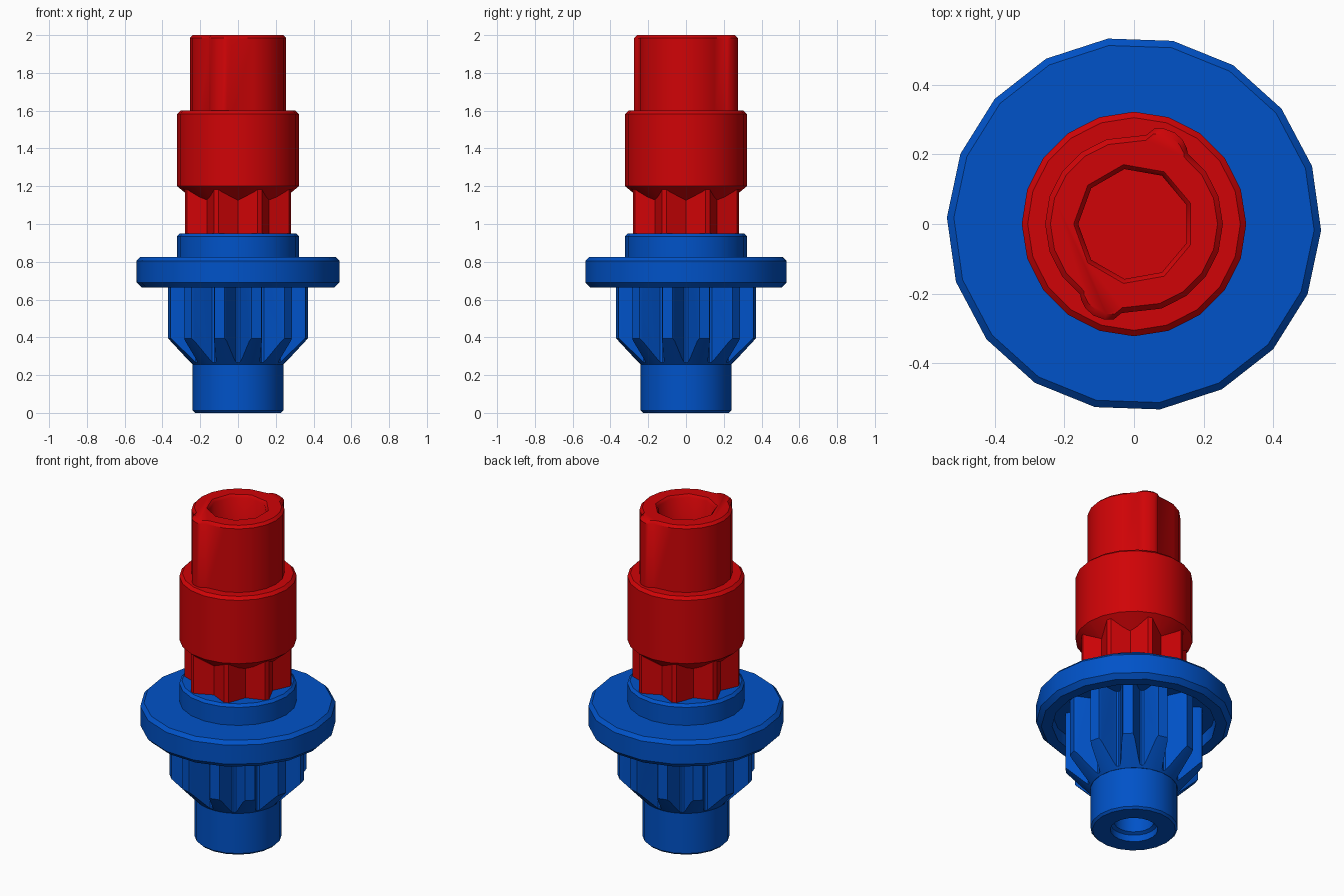
import bpy, bmesh, math

if "Cube" in bpy.data.objects:
    bpy.data.objects.remove(bpy.data.objects["Cube"])


def material(name, rgb):
    m = bpy.data.materials.new(name)
    m.diffuse_color = (*rgb, 1)
    m.use_nodes = True
    m.node_tree.nodes["Principled BSDF"].inputs["Base Color"].default_value = m.diffuse_color
    return m


RED = material("red", (0.63, 0.001, 0.002))
BLUE = material("blue", (0.0, 0.085, 0.58))


def ring(r, z, sides, phase=0):
    """Regular polygon at height z."""
    return [(r * math.cos(math.radians(phase + 360 * i / sides)),
             r * math.sin(math.radians(phase + 360 * i / sides)), z) for i in range(sides)]


def polar(points, repeats, z, scale=1.0):
    """Repeat (angle, radius) points around the axis."""
    out = []
    for k in range(repeats):
        for a, r in points:
            t = math.radians(a + 360 * k / repeats)
            out.append((r * scale * math.cos(t), r * scale * math.sin(t), z))
    return out


def activate(ob):
    bpy.ops.object.select_all(action='DESELECT')
    ob.select_set(True)
    bpy.context.view_layer.objects.active = ob


def smooth(ob, angle=25):
    activate(ob)
    bpy.ops.object.shade_smooth_by_angle(angle=math.radians(angle))


def loft(name, rings, mat):
    """Skin a stack of equal-length rings and cap both ends."""
    bm = bmesh.new()
    loops = [[bm.verts.new(p) for p in r] for r in rings]
    n = len(loops[0])
    for a, b in zip(loops, loops[1:]):
        for i in range(n):
            j = (i + 1) % n
            bm.faces.new((a[i], a[j], b[j], b[i]))
    bm.faces.new(loops[0][::-1])
    bm.faces.new(loops[-1])
    bmesh.ops.recalc_face_normals(bm, faces=bm.faces)
    me = bpy.data.meshes.new(name)
    bm.to_mesh(me)
    bm.free()
    me.materials.append(mat)
    ob = bpy.data.objects.new(name, me)
    bpy.context.collection.objects.link(ob)
    return ob


def lathe(name, profile, mat, sides=20, phase=0):
    ob = loft(name, [ring(r, z, sides, phase) for r, z in profile], mat)
    smooth(ob)
    return ob


def boolean(ob, tool, operation):
    """Apply a boolean and discard the tool."""
    m = ob.modifiers.new("shape", 'BOOLEAN')
    m.operation, m.solver, m.object = operation, 'EXACT', tool
    activate(ob)
    bpy.ops.object.modifier_apply(modifier=m.name)
    bpy.data.objects.remove(tool)


# Lower tube with a stepped bore
lathe("lower_tube", [(0.11, 0.22), (0.11, 0.05), (0.13, 0.04), (0.13, 0.0), (0.228, 0.0),
                     (0.24, 0.012), (0.24, 0.265)], BLUE)

# Lower gear: twelve wedge teeth trimmed by a cone at the bottom
tooth = [(0, 0.25), (2.5, 0.254), (4.5, 0.272), (9.5, 0.362), (10.8, 0.377),
         (19.2, 0.377), (20.5, 0.362), (25.5, 0.272), (27.5, 0.254)]
gear = loft("lower_gear", [polar(tooth, 12, 0.2), polar(tooth, 12, 0.76)], BLUE)
trim = lathe("gear_trim", [(0.24, 0.255), (0.382, 0.4), (0.45, 0.47), (0.45, 0.75)], BLUE, 48, 3.75)
boolean(gear, trim, 'INTERSECT')
smooth(gear)

# Flange with a recessed underside
lathe("flange", [(0.24, 0.74), (0.45, 0.74), (0.45, 0.663), (0.51, 0.663), (0.537, 0.69),
                 (0.537, 0.805), (0.517, 0.826), (0.3, 0.826)], BLUE, 18, -2)

# Collar above the flange
lathe("collar", [(0.322, 0.81), (0.322, 0.935), (0.307, 0.95)], BLUE)

# Upper gear: eight narrow-tipped teeth
cog = [(0, 0.232), (20, 0.298), (25, 0.298)]
smooth(loft("upper_gear", [polar(cog, 8, 0.945), polar(cog, 8, 1.19)], RED))

# Sleeve with a conical underside
lathe("sleeve", [(0.19, 1.09), (0.322, 1.2), (0.322, 1.583), (0.305, 1.6)], RED)

# Top tube with two opposed ridges
half = [(a, 0.255) for a in range(-72, 37, 18)]
half += [(53, 0.255), (55, 0.265), (60, 0.279), (66, 0.287), (73, 0.287), (78, 0.28), (82, 0.258)]
tube = loft("top_tube", [polar(half, 2, 1.55), polar(half, 2, 1.985),
                         polar(half, 2, 2.0, 0.94)], RED)

# Nine-sided socket cut into the tube
socket = loft("socket", [ring(r, z, 9, 180) for r, z in
                         [(0.16, 1.6), (0.16, 1.985), (0.173, 2.0), (0.173, 2.05)]], RED)
boolean(tube, socket, 'DIFFERENCE')
smooth(tube, 42)
